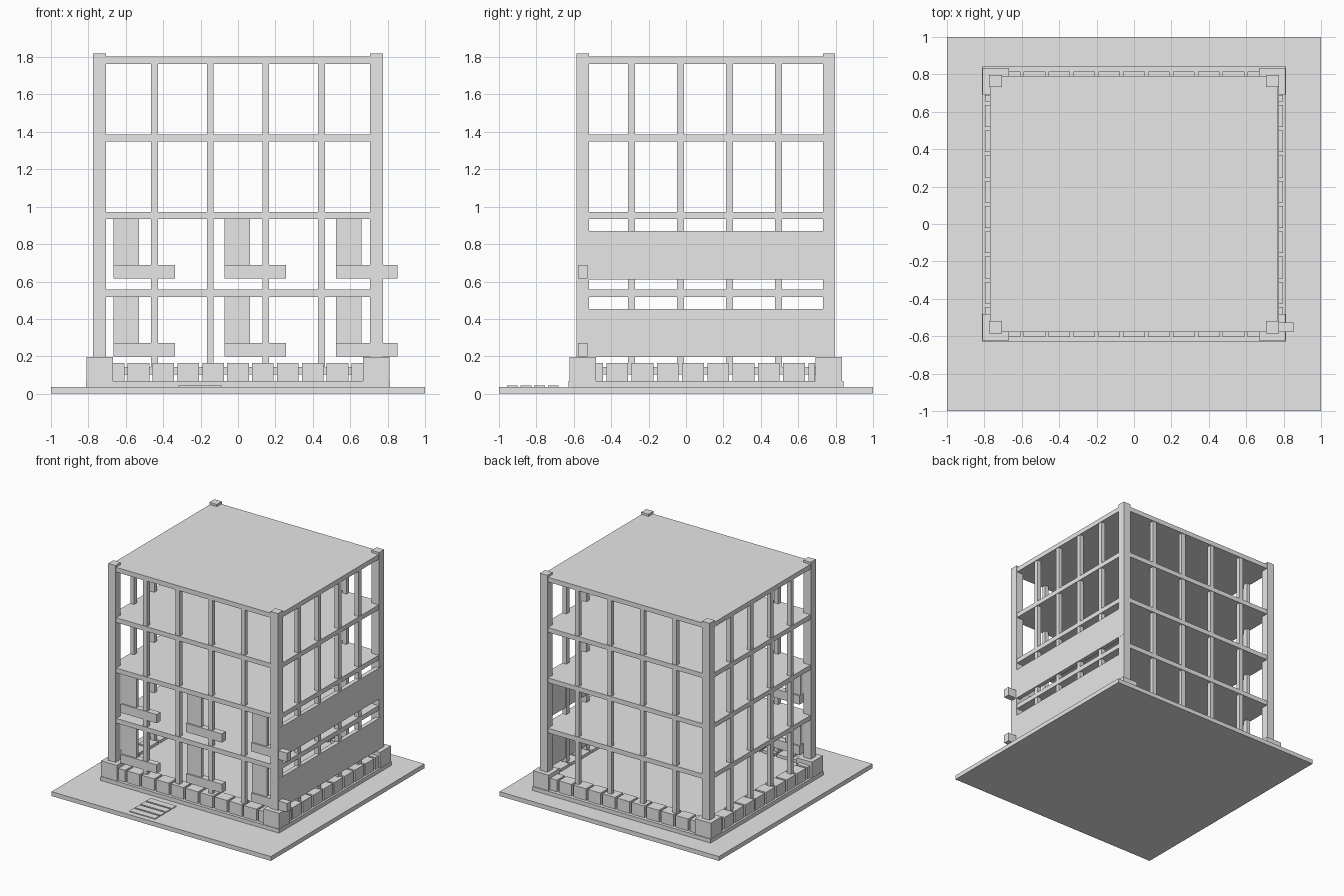
import bpy
import bmesh
from mathutils import Matrix, Vector

old = bpy.data.objects.get("Cube")
if old:
    bpy.data.objects.remove(old, do_unlink=True)

# Single plain grey material
GREY = (0.8, 0.8, 0.8, 1.0)
concrete = bpy.data.materials.new("concrete_grey")
concrete.use_nodes = True
concrete.diffuse_color = GREY
concrete.node_tree.nodes["Principled BSDF"].inputs["Base Color"].default_value = GREY


def boxes(name, spans):
    """One object made of boxes, each given as (x0, x1), (y0, y1), (z0, z1)."""
    bm = bmesh.new()
    for span in spans:
        lo = Vector([s[0] for s in span])
        hi = Vector([s[1] for s in span])
        place = Matrix.Translation((lo + hi) / 2) @ Matrix.Diagonal((hi - lo).to_4d())
        bmesh.ops.create_cube(bm, size=1, matrix=place)
    mesh = bpy.data.meshes.new(name)
    bm.to_mesh(mesh)
    bm.free()
    mesh.materials.append(concrete)
    obj = bpy.data.objects.new(name, mesh)
    bpy.context.collection.objects.link(obj)
    return obj


def around(c, w):
    return (c - w / 2, c + w / 2)


GROUND = 0.036
FLOOR_STEP = 0.415
MID_Y = 0.106                       # building centre in depth
COL_X, COL_Y = 0.74, 0.69           # column centres from the building centre
FRONT, BACK = MID_Y - COL_Y, MID_Y + COL_Y

# Ground and plinth
boxes("ground_slab", [((-1, 1), (-1, 1), (0, GROUND))])
boxes("plinth", [((-0.813, 0.813), (-0.627, 0.841), (GROUND, 0.068))])

# Paving strips in front of the entrance
boxes("path_strips", [((-0.32, -0.085), around(-0.71 - 0.073 * i, 0.058), (GROUND, 0.043))
                      for i in range(4)])

# Floors and roof
boxes("floor_slabs", [((-0.77, 0.77), (-0.578, 0.79),
                       (0.103 + FLOOR_STEP * i, 0.142 + FLOOR_STEP * i)) for i in range(5)])

# Corner columns on square base blocks
CORNERS = [(sx * COL_X, MID_Y + sy * COL_Y) for sx in (-1, 1) for sy in (-1, 1)]
COL_Y_SHIFT = 0.0
boxes("corner_columns", [(around(x, 0.068), around(y * 0.998 + 0.03 * (y < 0) - 0.03 * (y > 0), 0.066),
                          (0.19, 1.82)) for x, y in CORNERS])
boxes("column_bases", [(around(x, 0.142), around(y + (0.032 if y < 0 else -0.032), 0.142),
                        (0.068, 0.197)) for x, y in CORNERS])

# Mullions along the four sides, just behind the slab edges
mullions = []
HEIGHT = (0.142, 1.77)
for k in (-1.5, -0.5, 0.5, 1.5):
    x, y = 0.297 * k, 0.102 + 0.262 * k
    mullions += [(around(x, 0.037), (yy, yy + 0.035), HEIGHT) for yy in (-0.573, 0.75)]
    mullions += [(around(s * 0.748, 0.035), around(y, 0.037), HEIGHT) for s in (-1, 1)]
boxes("mullions", mullions)


# Low stone wall between the column bases, split by narrow joints
def stone_spans(start, end, joints, pitch):
    mid = (start + end) / 2
    cuts = [mid + pitch * (i - (joints - 1) / 2) for i in range(joints)]
    edges = [start - 0.009] + cuts + [end + 0.009]
    return [(a + 0.009, b - 0.009) for a, b in zip(edges, edges[1:])]


STONE_Z = (0.068, 0.165)
stones = []
for span in stone_spans(-0.668, 0.668, 10, 0.133):
    stones += [(span, (-0.603, -0.503), STONE_Z), (span, (0.715, 0.815), STONE_Z)]
for span in stone_spans(-0.48, 0.69, 9, 0.135):
    stones += [((-0.797, -0.697), span, STONE_Z), ((0.697, 0.797), span, STONE_Z)]
boxes("base_stones", stones)

# Solid wall bands on the +x side and L-shaped pieces on the front, two storeys
bands, panels, feet = [], [], []
for level in (0.0, FLOOR_STEP):
    bands.append(((0.74, 0.775), (-0.583, 0.787), (0.197 + level, 0.454 + level)))
    for i in range(3):
        left = -0.666 + 0.595 * i
        panels.append(((left, left + 0.136), (-0.566, -0.54), (0.205 + level, 0.53 + level)))
        feet.append(((left, left + 0.328), (-0.578, -0.526), (0.2 + level, 0.272 + level)))
boxes("side_wall_bands", bands)
boxes("front_panels", panels)
boxes("front_ledges", feet)
